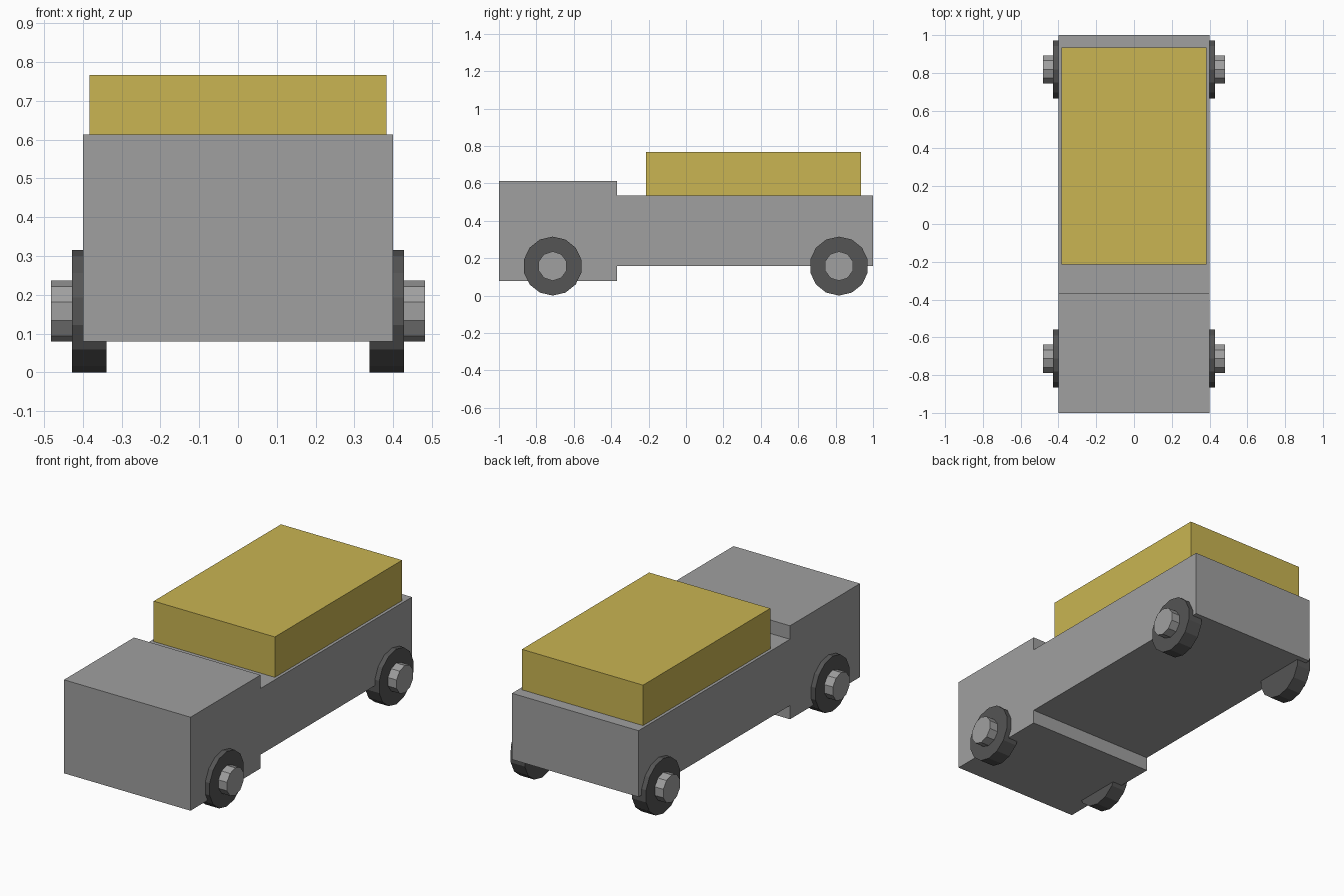
import bpy, bmesh, math

if "Cube" in bpy.data.objects:
    bpy.data.objects.remove(bpy.data.objects["Cube"])


def material(name, rgb):
    m = bpy.data.materials.new(name)
    m.diffuse_color = (*rgb, 1.0)
    m.use_nodes = True
    m.node_tree.nodes["Principled BSDF"].inputs["Base Color"].default_value = m.diffuse_color
    return m


GREY = material("body grey", (0.35, 0.35, 0.35))
DARK = material("tyre dark grey", (0.09, 0.09, 0.09))
YELLOW = material("cargo yellow", (0.585, 0.46, 0.084))


def prism(name, profile, x0, x1, mat):
    """Extrude a (y, z) side profile from x0 to x1."""
    bm = bmesh.new()
    face = bm.faces.new([bm.verts.new((x0, y, z)) for y, z in profile])
    ext = bmesh.ops.extrude_face_region(bm, geom=[face], use_keep_orig=True)
    verts = [g for g in ext["geom"] if isinstance(g, bmesh.types.BMVert)]
    bmesh.ops.translate(bm, verts=verts, vec=(x1 - x0, 0, 0))
    bmesh.ops.recalc_face_normals(bm, faces=bm.faces[:])
    mesh = bpy.data.meshes.new(name)
    bm.to_mesh(mesh)
    bm.free()
    mesh.materials.append(mat)
    obj = bpy.data.objects.new(name, mesh)
    bpy.context.collection.objects.link(obj)
    return obj


def ring(y, z, r, sides):
    """Regular polygon with one corner pointing straight up."""
    angles = [2 * math.pi * i / sides for i in range(sides)]
    return [(y + r * math.sin(a), z + r * math.cos(a)) for a in angles]


def rect(y0, y1, z0, z1):
    return [(y0, z0), (y1, z0), (y1, z1), (y0, z1)]


R = 0.1575

# Truck body: tall cab at the front, lower bed behind
prism("truck_body", [(-1, R / 2), (-0.368, R / 2), (-0.368, R), (1, R),
                     (1, 0.536), (-0.368, 0.536), (-0.368, 0.613), (-1, 0.613)],
      -0.4, 0.4, GREY)

# Cargo block on the bed
prism("cargo_block", rect(-0.214, 0.935, 0.536, 0.767), -0.383, 0.383, YELLOW)

# Wheels and protruding hubs at the four corners
for end, y in (("front", -0.713), ("rear", 0.818)):
    for side, s in (("left", -1), ("right", 1)):
        prism(f"{end}_{side}_wheel", ring(y, R, R, 14), s * 0.339, s * 0.428, DARK)
        prism(f"{end}_{side}_hub", ring(y, R, R / 2, 10), s * 0.40, s * 0.482, GREY)
